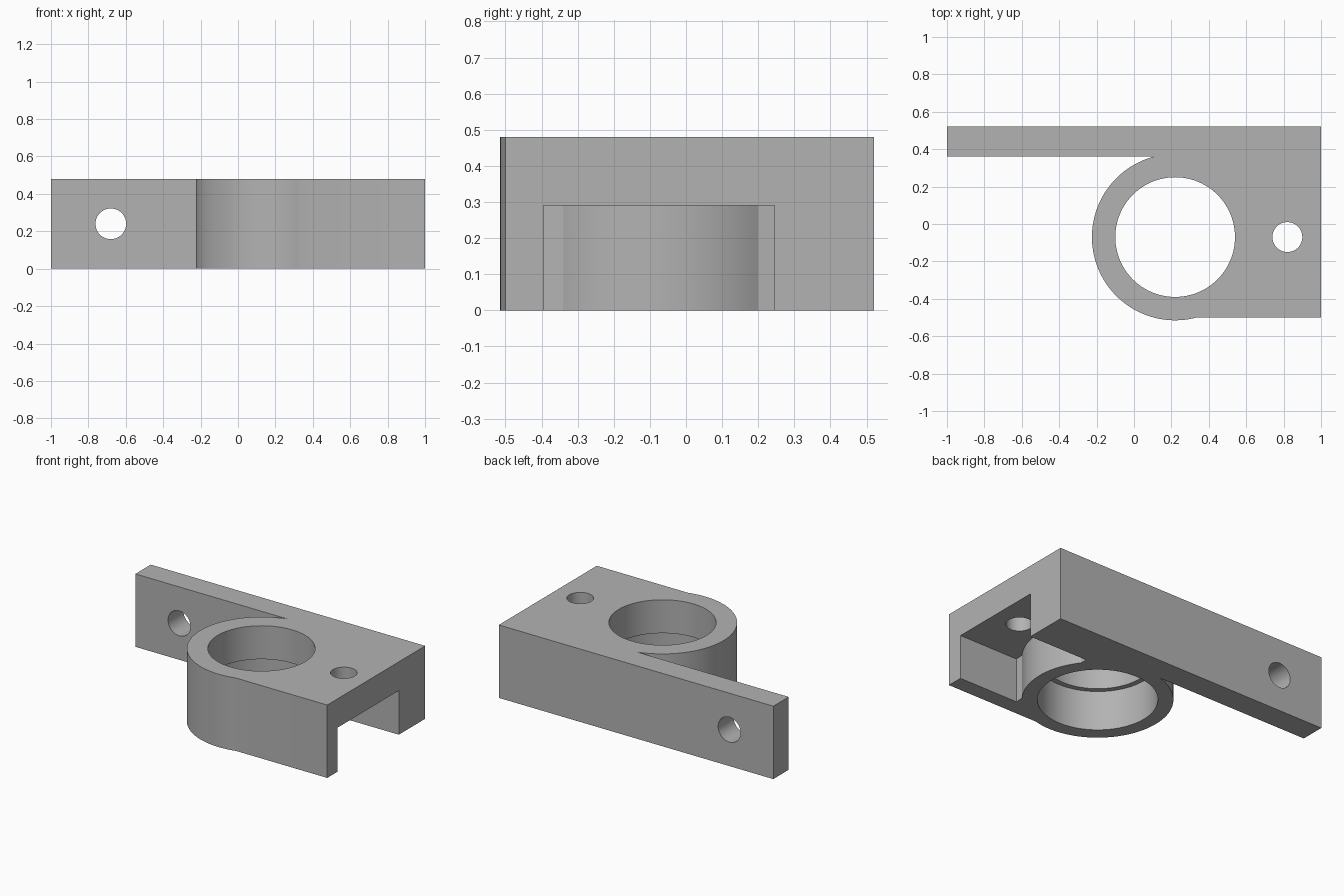
import bpy, bmesh
from math import asin, cos, sin, pi
from mathutils import Matrix

if "Cube" in bpy.data.objects:
    bpy.data.objects.remove(bpy.data.objects["Cube"], do_unlink=True)

HEIGHT = 0.48
CX, CY = 0.22, -0.07          # ring centre
RING_R, BORE_R, RECESS_R = 0.445, 0.32, 0.354
FRONT, BACK, ARM_FRONT = -0.5, 0.52, 0.36


def material(name, value):
    mat = bpy.data.materials.new(name)
    mat.use_nodes = True
    mat.diffuse_color = (value, value, value, 1)
    mat.node_tree.nodes["Principled BSDF"].inputs["Base Color"].default_value = (value, value, value, 1)
    return mat


def arc(a0, a1, n, r=RING_R, x=CX, y=CY):
    return [(x + r * cos(a0 + (a1 - a0) * i / n), y + r * sin(a0 + (a1 - a0) * i / n)) for i in range(n + 1)]


def prism(name, outline, z0, z1):
    bm = bmesh.new()
    face = bm.faces.new([bm.verts.new((x, y, z0)) for x, y in outline])
    top = bmesh.ops.extrude_face_region(bm, geom=[face])["geom"]
    bmesh.ops.translate(bm, vec=(0, 0, z1 - z0), verts=[g for g in top if isinstance(g, bmesh.types.BMVert)])
    bmesh.ops.recalc_face_normals(bm, faces=bm.faces)
    mesh = bpy.data.meshes.new(name)
    bm.to_mesh(mesh)
    bm.free()
    obj = bpy.data.objects.new(name, mesh)
    bpy.context.collection.objects.link(obj)
    return obj


def cylinder(name, x, y, r, z0, z1, n=96):
    return prism(name, arc(0, 2 * pi, n, r, x, y)[:-1], z0, z1)


def cut(target, cutter):
    mod = target.modifiers.new(cutter.name, "BOOLEAN")
    mod.operation, mod.solver, mod.object = "DIFFERENCE", "EXACT", cutter
    bpy.context.view_layer.objects.active = target
    bpy.ops.object.modifier_apply(modifier=mod.name)
    bpy.data.objects.remove(cutter, do_unlink=True)


# Bracket body: plate, ring and long arm in one outline
arm_angle = pi - asin((ARM_FRONT - CY) / RING_R)
front_angle = 2 * pi + asin((FRONT - CY) / RING_R)
outline = [(1, FRONT), (1, BACK), (-1, BACK), (-1, ARM_FRONT)] + arc(arm_angle, front_angle, 64)
bracket = prism("clamp_bracket", outline, 0, HEIGHT)

# Channel under the plate, wrapping round the ring
channel_end = 0.57
a = asin((0.2 - CY) / RING_R)
channel = [(1.1, -0.395), (1.1, 0.245), (channel_end, 0.245)] + arc(a, -a, 24) + [(channel_end, -0.395)]
cut(bracket, prism("channel_cutter", channel, -0.1, 0.29))

# Stepped bore and screw hole
cut(bracket, cylinder("bore_cutter", CX, CY, BORE_R, -0.1, HEIGHT + 0.1))
cut(bracket, cylinder("recess_cutter", CX, CY, RECESS_R, -0.1, 0.26))
cut(bracket, cylinder("screw_hole_cutter", 0.82, CY, 0.08, -0.1, HEIGHT + 0.1, 48))

# Cross hole through the arm
cross = cylinder("arm_hole_cutter", 0, 0, 0.082, -0.2, 0.2, 48)
cross.data.transform(Matrix.Translation((-0.68, 0.44, HEIGHT / 2)) @ Matrix.Rotation(pi / 2, 4, "X"))
cut(bracket, cross)

bracket.data.materials.clear()
bracket.data.materials.append(material("plain grey", 0.45))
bpy.ops.object.select_all(action="DESELECT")
bracket.select_set(True)
bpy.context.view_layer.objects.active = bracket
bpy.ops.object.shade_smooth_by_angle(angle=pi / 9)
